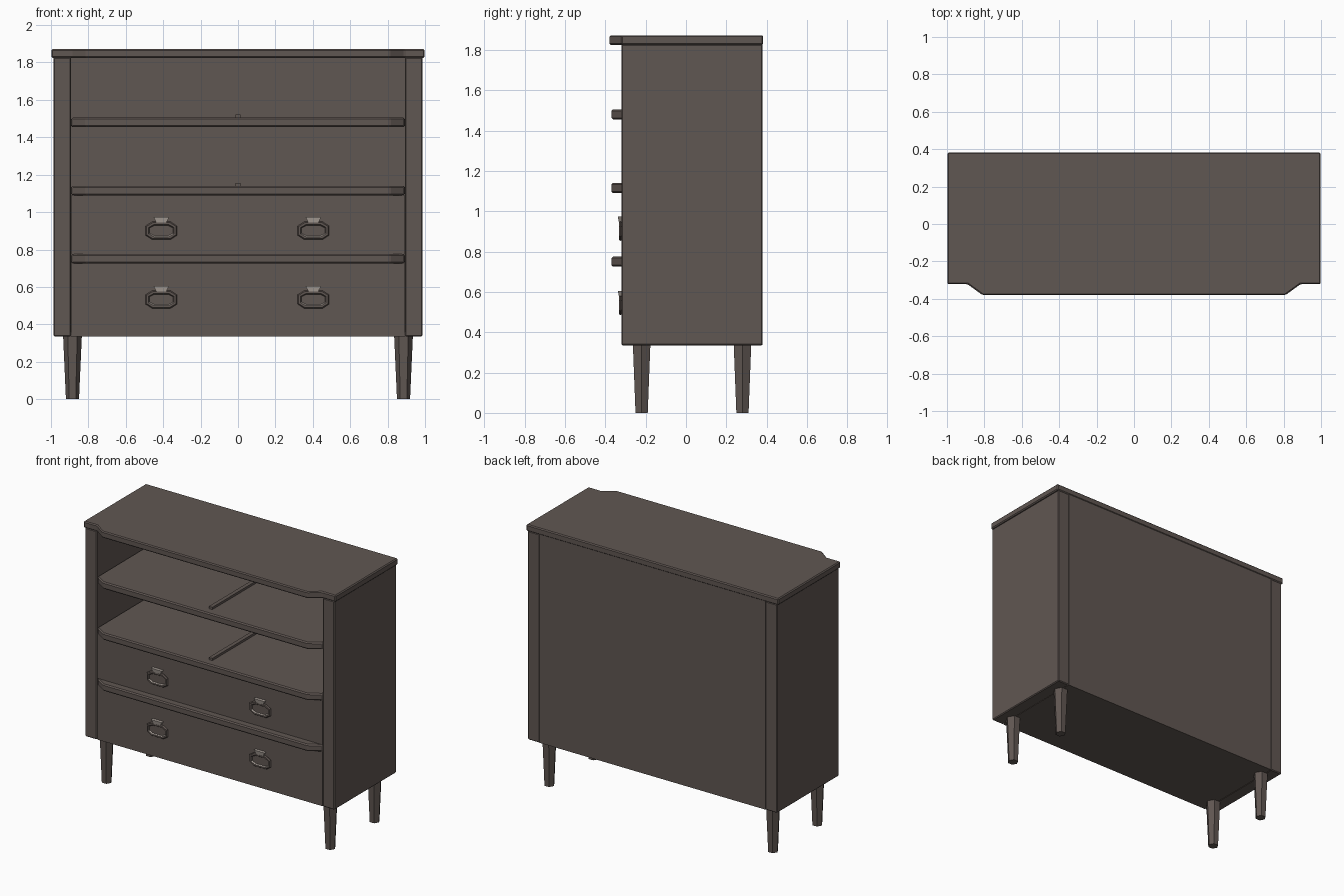
import bpy, bmesh, math
from mathutils import Vector

if "Cube" in bpy.data.objects:
    bpy.data.objects.remove(bpy.data.objects["Cube"])


def material(name, rgb):
    m = bpy.data.materials.new(name)
    m.diffuse_color = (*rgb, 1)
    m.use_nodes = True
    m.node_tree.nodes["Principled BSDF"].inputs["Base Color"].default_value = m.diffuse_color
    return m


WOOD = material("dark brown wood", (0.118, 0.095, 0.085))
METAL = material("pale worn metal", (0.42, 0.37, 0.33))


def finish(name, bm, bevel=0.0, mats=(WOOD,)):
    bmesh.ops.recalc_face_normals(bm, faces=bm.faces[:])
    me = bpy.data.meshes.new(name)
    bm.to_mesh(me)
    bm.free()
    for m in mats:
        me.materials.append(m)
    ob = bpy.data.objects.new(name, me)
    bpy.context.collection.objects.link(ob)
    if bevel:
        mod = ob.modifiers.new("edge", 'BEVEL')
        mod.width, mod.segments, mod.limit_method = bevel, 1, 'ANGLE'
    return ob


def slab(name, outline, z0, z1, bevel=0.0):
    """Extrude an xy outline from z0 to z1."""
    bm = bmesh.new()
    f = bm.faces.new([bm.verts.new((x, y, z0)) for x, y in outline])
    r = bmesh.ops.extrude_face_region(bm, geom=[f])
    bmesh.ops.translate(bm, vec=(0, 0, z1 - z0),
                        verts=[g for g in r["geom"] if isinstance(g, bmesh.types.BMVert)])
    return finish(name, bm, bevel)


def box(name, x0, x1, y0, y1, z0, z1, bevel=0.0):
    return slab(name, [(x0, y0), (x1, y0), (x1, y1), (x0, y1)], z0, z1, bevel)


def mirrored(half):
    return half + [(-x, y) for x, y in reversed(half)]


# Top board with a stepped-out front
slab("top_board", mirrored([(0.81, -0.38), (0.89, -0.322), (0.998, -0.322), (0.998, 0.383)]),
     1.825, 1.872, 0.007)

# Carcass
for s, side in ((-1, "left"), (1, "right")):
    a, b = sorted((s * 0.893, s * 0.987))
    box(side + "_side_panel", a, b, -0.32, 0.38, 0.335, 1.828, 0.006)
box("back_panel", -0.895, 0.895, 0.355, 0.379, 0.336, 1.828)
box("bottom_panel", -0.895, 0.895, -0.31, 0.36, 0.336, 0.36)

# Shelves protruding in front, with chamfered corners
for i, z in enumerate((0.725, 1.09, 1.455)):
    slab(f"shelf_{i + 1}", mirrored([(0.81, -0.37), (0.89, -0.318), (0.893, 0.36)]),
         z, z + 0.05, 0.008)

# Centre runners of the two open bays
for i, z in enumerate((1.138, 1.503)):
    box(f"centre_runner_{i + 1}", -0.014, 0.014, -0.31, 0.36, z, z + 0.018)

# Closed drawers
for i, (z0, z1) in enumerate(((0.336, 0.727), (0.773, 1.092))):
    box(f"drawer_front_{i + 1}", -0.89, 0.89, -0.317, -0.29, z0, z1)


# Handles: flat mount and elongated octagonal ring
def handle(name, cx, cz):
    bm = bmesh.new()
    # mount tapering downwards, thicker at the top
    front = [(-0.042, -0.338, 0.06), (0.042, -0.338, 0.06), (0.026, -0.332, 0.03), (-0.026, -0.332, 0.03)]
    v0 = [bm.verts.new(p) for p in front]
    v1 = [bm.verts.new((x, -0.315, z)) for x, y, z in front]
    bm.faces.new(v0)
    bm.faces.new(v1)
    for k in range(4):
        bm.faces.new((v0[k], v0[k - 1], v1[k - 1], v1[k]))
    for f in bm.faces:
        f.material_index = 1
    # ring swept with a six-sided section
    path = [Vector((sx * x, 0, sz * z)) for sx, sz, pts in (
        (1, 1, ((0.073, 0.02), (0.042, 0.038))), (-1, 1, ((0.042, 0.038), (0.073, 0.02))),
        (-1, -1, ((0.073, 0.02), (0.042, 0.038))), (1, -1, ((0.042, 0.038), (0.073, 0.02))))
        for x, z in pts]
    rings = []
    for p in path:
        d = Vector((p.x * 0.55, 0, p.z)).normalized()
        rings.append([bm.verts.new(p + d * 0.012 * math.cos(t * math.pi / 3)
                                   + Vector((0, -0.325 + 0.009 * math.sin(t * math.pi / 3), -0.012)))
                      for t in range(6)])
    for i in range(8):
        for k in range(6):
            bm.faces.new((rings[i - 1][k - 1], rings[i][k - 1], rings[i][k], rings[i - 1][k]))
    bmesh.ops.recalc_face_normals(bm, faces=bm.faces[:])
    # worn inner lower edge of the ring is pale
    for f in bm.faces:
        if f.calc_center_median().z < -0.02 and f.normal.z > 0.6:
            f.material_index = 1
    bmesh.ops.translate(bm, vec=(cx, 0, cz), verts=bm.verts[:])
    finish(name, bm, 0, (WOOD, METAL))


for row, z in (("lower", 0.545), ("upper", 0.913)):
    for side, x in (("left", -0.41), ("right", 0.403)):
        handle(f"{row}_{side}_handle", x, z)

# Tapered six-sided legs
for side, x in (("left", -0.885), ("right", 0.885)):
    for end, y in (("front", -0.22), ("back", 0.28)):
        bm = bmesh.new()
        lo, hi = [[bm.verts.new((x + r * math.cos(k * math.pi / 3),
                                 y + r * math.sin(k * math.pi / 3), z)) for k in range(6)]
                  for r, z in ((0.035, 0), (0.05, 0.337))]
        bm.faces.new(lo)
        bm.faces.new(hi)
        for k in range(6):
            bm.faces.new((lo[k - 1], lo[k], hi[k], hi[k - 1]))
        finish(f"{end}_{side}_leg", bm)
